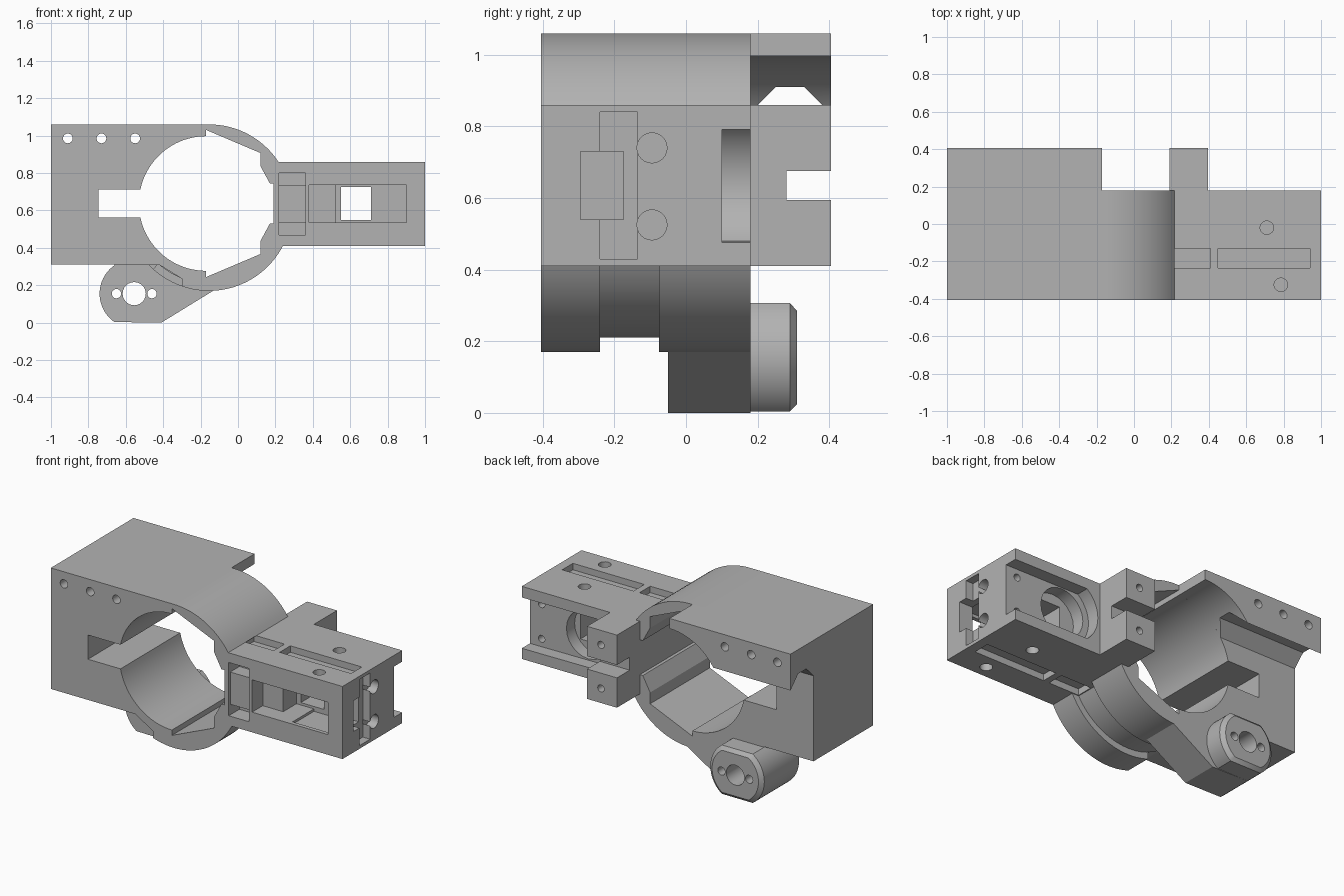
import bpy, bmesh, math
from mathutils import Vector

cube = bpy.data.objects.get("Cube")
if cube:
    bpy.data.objects.remove(cube)

grey = bpy.data.materials.new("plain grey")
grey.use_nodes = True
colour = (0.45, 0.45, 0.45, 1)
grey.diffuse_color = colour
grey.node_tree.nodes["Principled BSDF"].inputs["Base Color"].default_value = colour


def arc(cx, cz, r, a, b, n=32):
    angles = [math.radians(a + (b - a) * i / n) for i in range(n + 1)]
    return [(cx + r * math.cos(t), cz + r * math.sin(t)) for t in angles]


def prism(name, points, lo, hi, axis="y"):
    """Extrude a 2D profile along one axis."""
    place = {"x": lambda p, d: (d, p[0], p[1]),
             "y": lambda p, d: (p[0], d, p[1]),
             "z": lambda p, d: (p[0], p[1], d)}[axis]
    bm = bmesh.new()
    a = [bm.verts.new(place(p, lo)) for p in points]
    b = [bm.verts.new(place(p, hi)) for p in points]
    bm.faces.new(a)
    bm.faces.new(b)
    for i in range(len(a)):
        j = (i + 1) % len(a)
        bm.faces.new((a[i], a[j], b[j], b[i]))
    bmesh.ops.recalc_face_normals(bm, faces=bm.faces[:])
    mesh = bpy.data.meshes.new(name)
    bm.to_mesh(mesh)
    bm.free()
    mesh.materials.append(grey)
    obj = bpy.data.objects.new(name, mesh)
    bpy.context.collection.objects.link(obj)
    return obj


def box(name, x, y, z):
    return prism(name, [(x[0], z[0]), (x[1], z[0]), (x[1], z[1]), (x[0], z[1])], *y)


def rod(x, y, r, lo, hi, axis="y"):
    return prism("cutter", arc(x, y, r, 0, 345, 23), lo, hi, axis)


def combine(obj, others, operation="DIFFERENCE"):
    """Apply booleans and discard the helpers."""
    for other in others:
        mod = obj.modifiers.new("cut", "BOOLEAN")
        mod.operation = operation
        mod.solver = "EXACT"
        mod.object = other
        bpy.context.view_layer.update()
        graph = bpy.context.evaluated_depsgraph_get()
        mesh = bpy.data.meshes.new_from_object(obj.evaluated_get(graph))
        obj.modifiers.remove(mod)
        obj.data = mesh
        bpy.data.objects.remove(other)


def cut_box(x, y, z):
    return box("cutter", x, y, z)


MID = 0.637          # height of the bore and arm centre line
FRONT, REAR = -0.405, 0.18
RX, RZ, RR = -0.155, 0.615, 0.445


# Bore profile: round seat with a slot on one side, flat jaws on the other
jaw = [(-0.17, 0.393), (0.12, 0.27), (0.12, 0.2), (0.17, 0.108), (0.19, 0.108)]
bore = arc(-0.17, MID, 0.36, 90, 168, 20)
bore += [(-0.745, MID + 0.075), (-0.745, MID - 0.075)]
bore += arc(-0.17, MID, 0.36, 192, 270, 20)
bore += [(x, MID - h) for x, h in jaw]
bore += [(x, MID + h) for x, h in reversed(jaw)]

# Clamp body: square block running into a round shell
shell = [(-1, 1.06), (-1, 0.31)] + arc(RX, RZ, RR, 223.3, 450, 64)
body = prism("clamp_body", shell, FRONT, REAR)
groove = arc(RX, RZ, 0.405, 228, 333) + arc(RX, RZ, 0.6, 333, 228)
wedge = [(-0.6, 0.309), (-0.42, 0.309), (-0.3, 0.235), (-0.3, 0.1), (-0.6, 0.1)]
combine(body, [prism("cutter", bore, -0.5, 0.5),
               cut_box((0.19, 0.5), (-0.5, 0.5), (0.41, 0.86)),
               prism("cutter", groove, -0.24, -0.075),
               prism("cutter", wedge, -0.5, -0.24)])

# Rear overhang with a sloped channel underneath
lip = [(-1, 1.06), (-1, 0.835)] + arc(-0.17, MID, 0.36, 146.6, 90) + [(-0.17, 1.06)]
overhang = prism("rear_overhang", lip, REAR, 0.405)
channel = [(0.17, 0.83), (0.25, 0.91), (0.33, 0.91), (0.41, 0.83)]
combine(overhang, [prism("cutter", channel, -1.1, 0, "x")])
for part in (body, overhang):
    combine(part, [rod(x, 0.985, 0.026, -0.5, 0.5) for x in (-0.91, -0.73, -0.55)])

# Lower mount bracket and its flat-sided boss
BX, BZ, BR = -0.555, 0.155, 0.185
left = arc(BX, BZ, BR, 125, 235, 20)
right = arc(BX, BZ, BR, 305, 415, 20)
bracket = prism("mount_bracket", left + [(-0.41, 0), (-0.13, 0.172), (-0.17, 0.22),
                (-0.35, 0.3), (-0.42, 0.33), (-0.66, 0.33)], -0.05, REAR)
boss = prism("mount_boss", left + right, REAR, 0.29)
bm = bmesh.new()
bm.from_mesh(boss.data)
bm.faces.ensure_lookup_table()
end = max(bm.faces, key=lambda f: f.calc_center_median().y)
tip = bmesh.ops.extrude_face_region(bm, geom=[end])["geom"]
bmesh.ops.delete(bm, geom=[end], context="FACES_ONLY")
for v in (g for g in tip if isinstance(g, bmesh.types.BMVert)):
    v.co = Vector((BX + (v.co.x - BX) * 0.86, 0.31, BZ + (v.co.z - BZ) * 0.86))
bmesh.ops.recalc_face_normals(bm, faces=bm.faces[:])
bm.to_mesh(boss.data)
bm.free()
for part in (bracket, boss):
    combine(part, [rod(BX + d, BZ, r, -0.5, 0.5)
                   for d, r in ((0, 0.062), (-0.095, 0.025), (0.095, 0.025))])

# Sensor arm: housing with front window, end opening and rear pocket
arm = box("arm_housing", (0.19, 1), (FRONT, REAR), (0.41, 0.86))
low, high = 0.475, 0.79
pocket = [(1.1, high)] + arc(0.61, MID, 0.2, 128, 232, 20) + [(1.1, low)]
combine(arm, [
    prism("cutter", pocket, 0.1, 0.3),
    rod(0.6, MID, 0.15, 0.02, 0.3),
    cut_box((0.38, 0.9), (-0.5, -0.3), (0.535, 0.735)),
    cut_box((0.64, 0.91), (-0.38, -0.17), (0.52, 0.755)),
    cut_box((0.52, 0.72), (-0.35, -0.17), (0.535, 0.735)),
    cut_box((0.55, 0.71), (-0.2, 0.3), (0.55, 0.725)),
    cut_box((0.85, 1.1), (-0.295, -0.175), (0.54, 0.73)),
    cut_box((0.95, 1.1), (-0.24, -0.135), (0.43, 0.84)),
    cut_box((0.22, 0.36), (-0.5, -0.3), (0.47, 0.8)),
])
for z in (0.41, 0.86):
    slots = [cut_box(x, (-0.235, -0.13), (z - 0.04, z + 0.04))
             for x in ((0.2, 0.41), (0.45, 0.94))]
    screws = [rod(x, y, 0.036, z - 0.07, z + 0.07, "z")
              for x, y in ((0.71, -0.02), (0.785, -0.325))]
    combine(arm, slots + screws)
for z in (0.525, 0.74):
    combine(arm, [rod(-0.095, z, 0.042, 0.94, 1.1, "x"),
                  rod(0.92, z, 0.022, 0.05, 0.3)])
latch = box("front_latch", (0.19, 0.38), (-0.39, -0.28), (0.535, 0.735))

# Rear tab with a slot and two screw holes
tab = box("rear_tab", (0.19, 0.395), (REAR, 0.405), (0.41, 0.86))
combine(tab, [cut_box((0.1, 0.5), (0.28, 0.5), (0.595, 0.675)),
              rod(0.3, 0.5, 0.022, 0.3, 0.5), rod(0.3, 0.77, 0.022, 0.3, 0.5)])

# Smooth curved walls, keep machined edges sharp
bpy.ops.object.select_all(action="DESELECT")
for obj in (body, overhang, bracket, boss, arm, latch, tab):
    obj.select_set(True)
    bpy.context.view_layer.objects.active = obj
bpy.ops.object.shade_smooth_by_angle(angle=math.radians(25))
